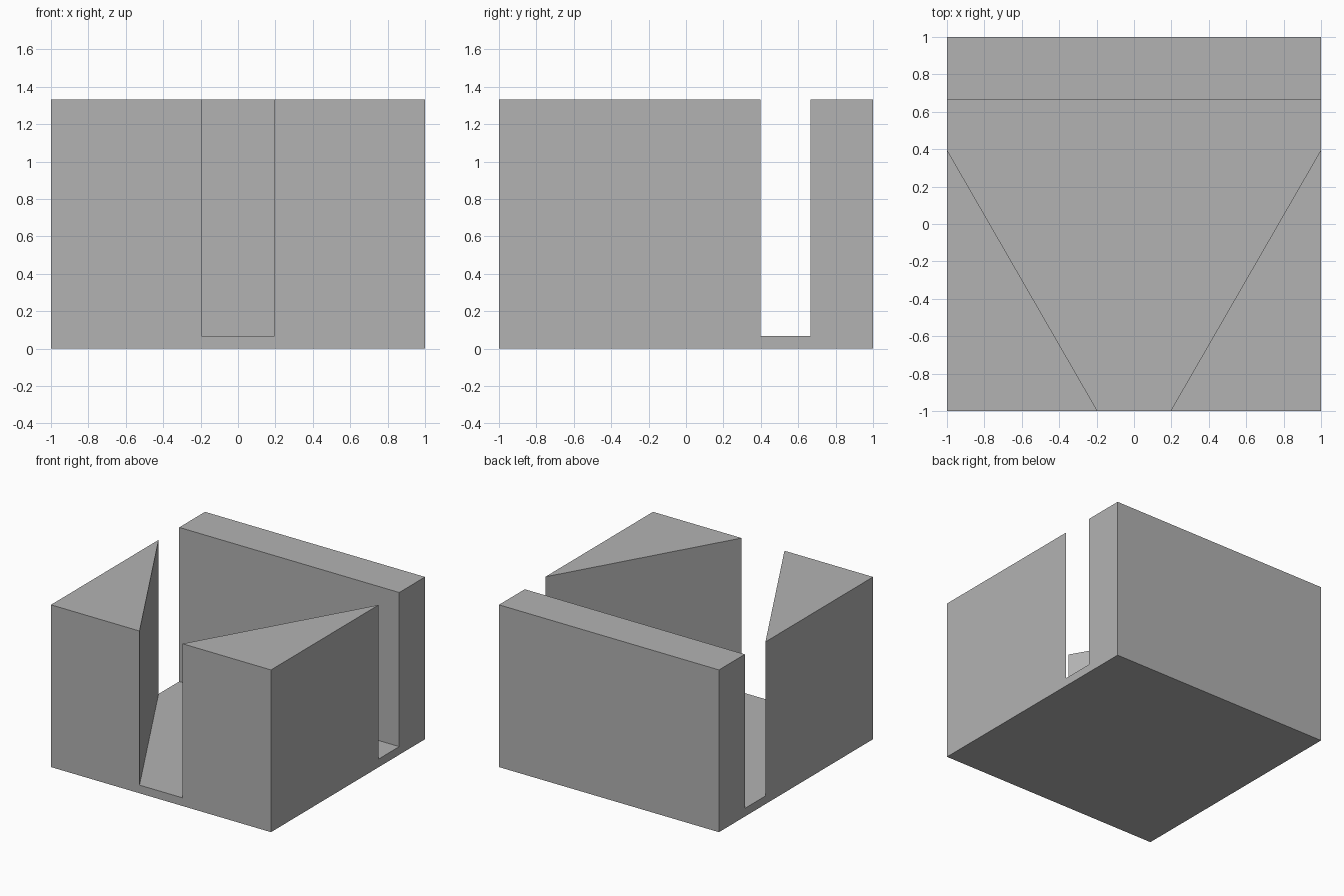
import bpy
import bmesh
from mathutils import Vector

cube = bpy.data.objects.get("Cube")
if cube:
    bpy.data.objects.remove(cube, do_unlink=True)

HEIGHT = 1.333
FLOOR = 0.067
BACK_WALL = 0.665
MOUTH = 0.195      # half width of the front opening
CORNER = 0.397     # y where the angled walls meet the sides

grey = bpy.data.materials.new("plain grey")
grey.use_nodes = True
colour = (0.448, 0.448, 0.448, 1)
grey.diffuse_color = colour
grey.node_tree.nodes["Principled BSDF"].inputs["Base Color"].default_value = colour


def prism(name, outline, bottom, top):
    """Extrude a plan outline upwards into a closed solid."""
    bm = bmesh.new()
    face = bm.faces.new([bm.verts.new((x, y, bottom)) for x, y in outline])
    grown = bmesh.ops.extrude_face_region(bm, geom=[face])
    verts = [g for g in grown["geom"] if isinstance(g, bmesh.types.BMVert)]
    bmesh.ops.translate(bm, verts=verts, vec=(0, 0, top - bottom))
    bmesh.ops.recalc_face_normals(bm, faces=bm.faces)
    mesh = bpy.data.meshes.new(name)
    bm.to_mesh(mesh)
    bm.free()
    mesh.materials.append(grey)
    obj = bpy.data.objects.new(name, mesh)
    bpy.context.collection.objects.link(obj)
    return obj


# Solid block
block = prism("channelled_block", [(-1, -1), (1, -1), (1, 1), (-1, 1)], 0, HEIGHT)

# Y-shaped channel, its angled sides run on past the block
front = Vector((MOUTH, -1))
side = Vector((1, CORNER))
overrun = (side - front) * 0.1
half = [front - overrun, side + overrun, Vector((side.x + overrun.x, BACK_WALL))]
outline = [(p.x, p.y) for p in half] + [(-p.x, p.y) for p in reversed(half)]
cutter = prism("channel_cutter", outline, FLOOR, HEIGHT + 0.5)
cutter.hide_render = True

# Carve the channel and bake the result
cut = block.modifiers.new("channel", "BOOLEAN")
cut.operation = "DIFFERENCE"
cut.solver = "EXACT"
cut.object = cutter
bpy.context.view_layer.update()
carved = bpy.data.meshes.new_from_object(
    block.evaluated_get(bpy.context.evaluated_depsgraph_get()))
block.modifiers.clear()
block.data = carved
bpy.data.objects.remove(cutter, do_unlink=True)
